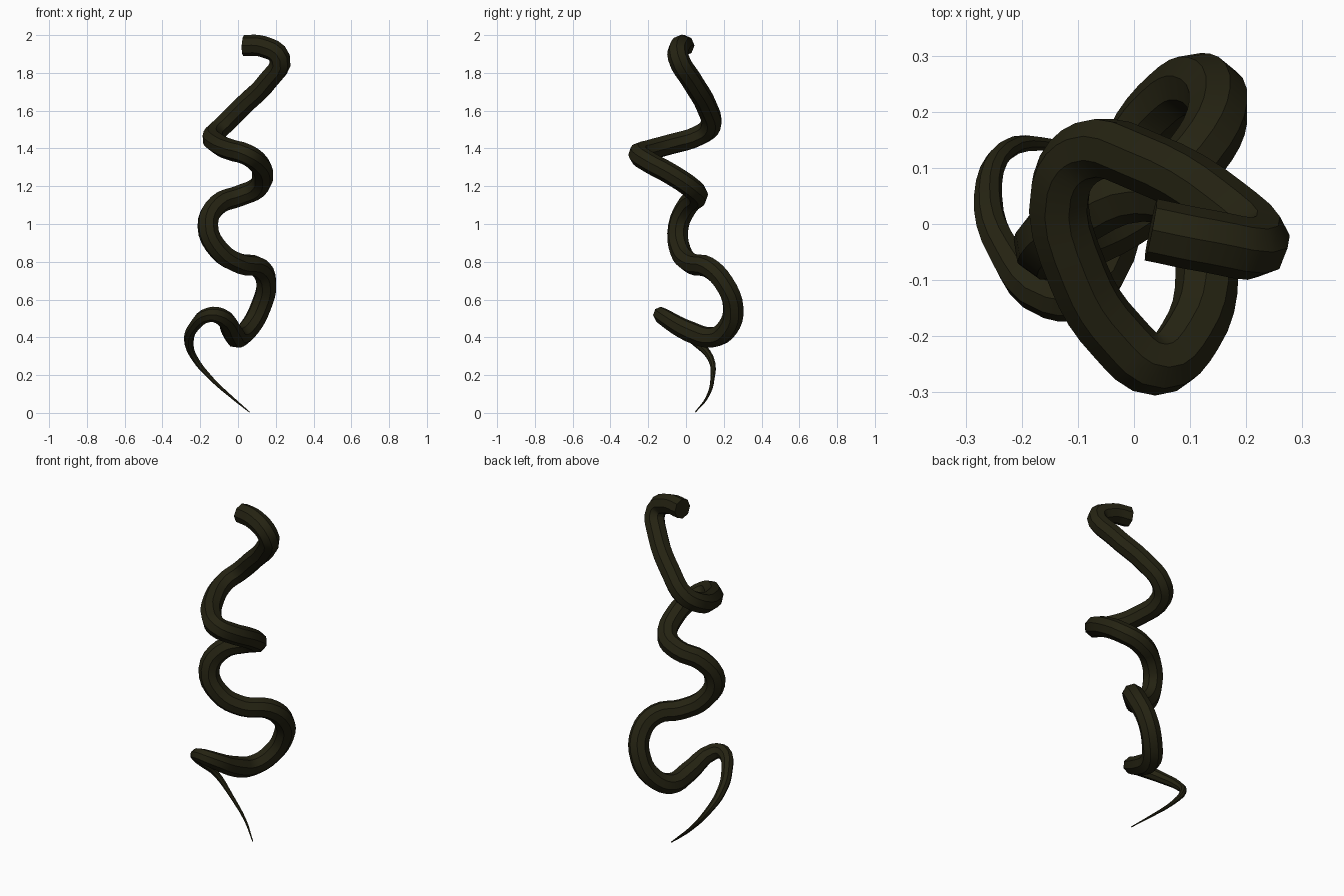
import bpy

# Remove the default cube only
default_cube = bpy.data.objects.get("Cube")
if default_cube:
    bpy.data.objects.remove(default_cube, do_unlink=True)

TUBE_RADIUS = 0.056
UNIT = 0.01  # path points are written in hundredths

# Centre line of the coil, from the blunt top end down to the thin tip
upper_coil = [
    (3, -1, 194.5), (13, -3, 194), (22, -4, 188), (16, 3, 176),
    (2, 11, 162), (-8, 13, 152), (-13, 7, 147), (-10, -9, 142),
    (-3, -20, 139), (4, -25, 137), (10, -20, 133), (13, -9, 127),
]
lower_coil = [
    (10, 3, 119), (1, 6, 115), (-11, 1, 110), (-16, -4, 99),
    (-10, -3, 86), (1, 3, 79), (11, 12, 77), (15, 20, 69),
    (12, 25, 56), (6, 22, 45), (0, 14, 40), (-3, 2, 43),
]
# Tapering tail: point, then its share of the full thickness
tail = [
    ((-9, -12, 51), 0.8), ((-15, -13, 52), 0.7), ((-23, -5, 46), 0.55),
    ((-26, 5, 38), 0.45), ((-23, 13, 29), 0.32), ((-14, 14, 18), 0.2),
    ((-3, 11, 8), 0.12), ((6, 5, 0.5), 0.05),
]


def make_material(name, colour):
    material = bpy.data.materials.new(name)
    material.use_nodes = True
    material.diffuse_color = colour
    shader = next(n for n in material.node_tree.nodes if n.type == "BSDF_PRINCIPLED")
    shader.inputs["Base Color"].default_value = colour
    return material


def make_tube(name, stations, material):
    """Sweep an eight-sided section along a smooth path of (point, scale) stations."""
    curve = bpy.data.curves.new(name, "CURVE")
    curve.dimensions = "3D"
    curve.twist_mode = "MINIMUM"
    curve.bevel_depth = TUBE_RADIUS
    curve.bevel_resolution = 2
    curve.use_fill_caps = True
    curve.resolution_u = 4

    spline = curve.splines.new("BEZIER")
    spline.bezier_points.add(len(stations) - 1)
    for knot, (point, scale) in zip(spline.bezier_points, stations):
        knot.co = [value * UNIT for value in point]
        knot.radius = scale
        knot.handle_left_type = knot.handle_right_type = "AUTO"

    tube = bpy.data.objects.new(name, curve)
    bpy.context.collection.objects.link(tube)
    curve.materials.append(material)

    # Turn the sweep into a mesh, keeping the long facet edges crisp
    bpy.ops.object.select_all(action="DESELECT")
    tube.select_set(True)
    bpy.context.view_layer.objects.active = tube
    bpy.ops.object.convert(target="MESH")
    bpy.ops.object.shade_smooth_by_angle()
    return bpy.context.object


dark_olive = make_material("dark_olive", (0.018, 0.0165, 0.006, 1))
full_width = [(point, 1) for point in upper_coil + lower_coil]
make_tube("coiled_tendril", full_width + tail, dark_olive)
